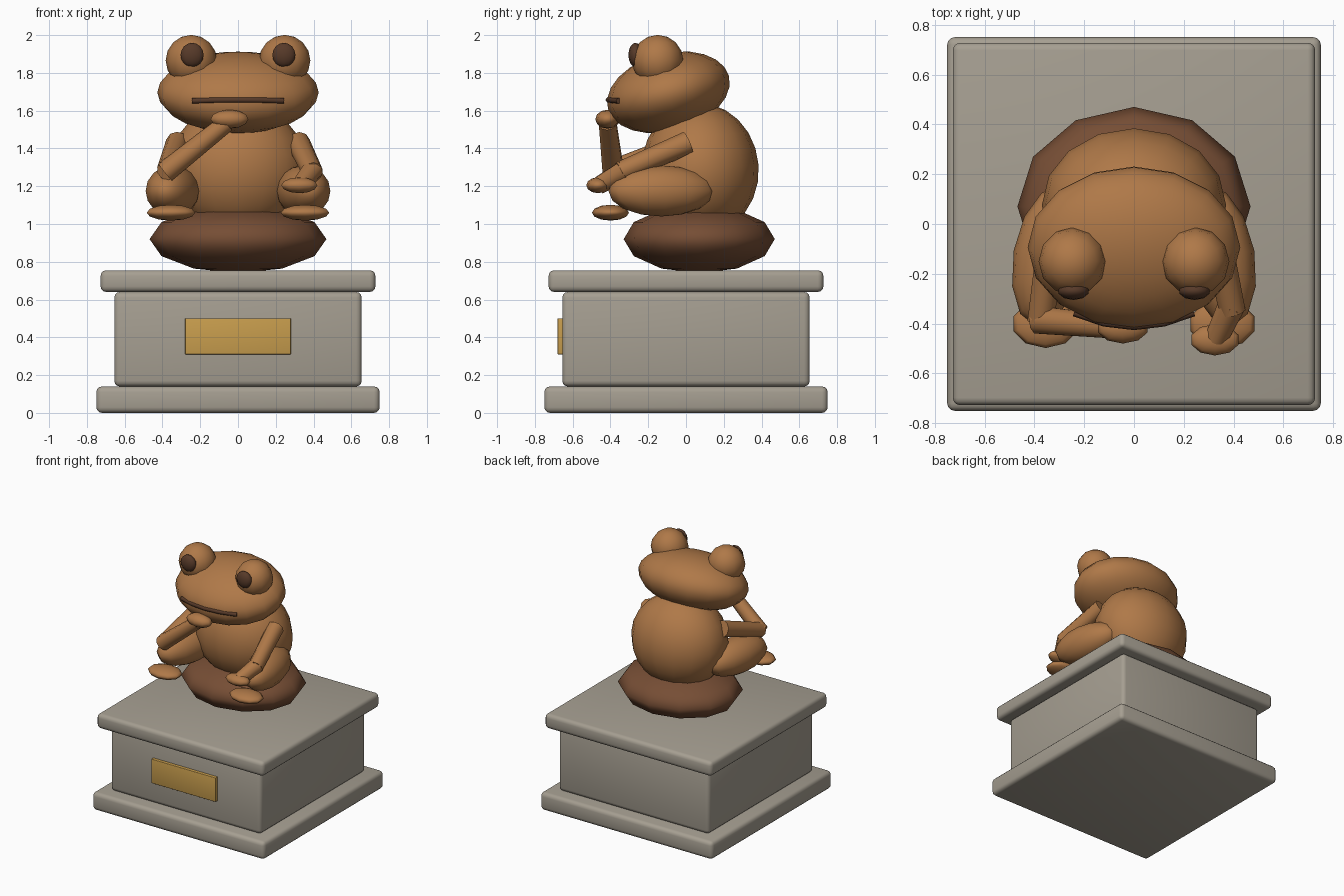
import bpy, math
from mathutils import Vector

if "Cube" in bpy.data.objects:
    bpy.data.objects.remove(bpy.data.objects["Cube"])


def material(name, rgb):
    m = bpy.data.materials.new(name)
    m.diffuse_color = (*rgb, 1)
    m.use_nodes = True
    m.node_tree.nodes["Principled BSDF"].inputs["Base Color"].default_value = m.diffuse_color
    return m


STONE = material("grey_stone", (0.38, 0.345, 0.285))
BRONZE = material("bronze", (0.43, 0.19, 0.065))
ROCK = material("brown_rock", (0.18, 0.075, 0.035))
DARK = material("dark_brown", (0.095, 0.042, 0.022))
GOLD = material("gold", (0.58, 0.34, 0.075))


def finish(ob, name, mat, angle=60):
    ob.name = name
    ob.data.materials.append(mat)
    bpy.ops.object.shade_smooth_by_angle(angle=math.radians(angle))
    return ob


def block(name, mat, center, size, bevel):
    bpy.ops.mesh.primitive_cube_add(size=1, location=center)
    ob = bpy.context.object
    ob.scale = size
    bpy.ops.object.transform_apply(location=False, rotation=False, scale=True)
    mod = ob.modifiers.new("rounded_edges", "BEVEL")
    mod.width, mod.segments = bevel, 3
    bpy.ops.object.modifier_apply(modifier=mod.name)
    return finish(ob, name, mat, 35)


def ball(name, mat, center, radii, rot=(0, 0, 0), seg=12, rings=8):
    bpy.ops.mesh.primitive_uv_sphere_add(
        segments=seg, ring_count=rings, radius=1, location=center,
        rotation=[math.radians(a) for a in rot])
    ob = bpy.context.object
    ob.scale = radii
    return finish(ob, name, mat, 80)


def limb(name, start, end, r1, r2):
    a, b = Vector(start), Vector(end)
    bpy.ops.mesh.primitive_cone_add(vertices=10, radius1=r1, radius2=r2,
                                    depth=(b - a).length, location=(a + b) / 2)
    ob = bpy.context.object
    ob.rotation_euler = (b - a).to_track_quat("Z", "Y").to_euler()
    return finish(ob, name, BRONZE, 50)


# Pedestal and plaque
block("pedestal_base", STONE, (0, 0, 0.07), (1.5, 1.5, 0.14), 0.03)
block("pedestal_block", STONE, (0, 0, 0.39), (1.31, 1.31, 0.5), 0.03)
block("pedestal_top", STONE, (0, 0, 0.6975), (1.455, 1.455, 0.115), 0.03)
block("plaque", GOLD, (0, -0.66, 0.405), (0.56, 0.04, 0.19), 0.003)

# Rock seat, body and head
ball("rock_seat", ROCK, (0, 0.07, 0.92), (0.468, 0.4, 0.18), seg=12, rings=6)
ball("body", BRONZE, (0, 0.075, 1.29), (0.37, 0.31, 0.35), (4, 0, 0), 16, 12)
ball("head", BRONZE, (0, -0.093, 1.697), (0.427, 0.332, 0.206), (15, 0, 0), 16, 12)

# Mouth: thin bar following the curve of the face
curve = bpy.data.curves.new("mouth", "CURVE")
curve.dimensions = "3D"
curve.bevel_depth, curve.bevel_resolution, curve.use_fill_caps = 0.016, 1, True
path = curve.splines.new("POLY")
path.points.add(4)
for p, (x, y, z) in zip(path.points, [(-0.24, -0.355, 1.652), (-0.12, -0.396, 1.656),
                                      (0, -0.41, 1.657), (0.12, -0.396, 1.656),
                                      (0.24, -0.355, 1.652)]):
    p.co = (x, y, z, 1)
curve.materials.append(DARK)
bpy.context.collection.objects.link(bpy.data.objects.new("mouth", curve))

# Paired eyes, thighs, feet and upper arms
for side, s in (("left", -1), ("right", 1)):
    ball(side + "_eye", BRONZE, (0.247 * s, -0.15, 1.865), (0.136,) * 3)
    ball(side + "_pupil", DARK, (0.243 * s, -0.268, 1.895), (0.064, 0.037, 0.064),
         seg=10, rings=8)
    ball(side + "_thigh", BRONZE, (0.345 * s, -0.13, 1.175), (0.14, 0.285, 0.135),
         (0, 0, 10 * s))
    ball(side + "_foot", BRONZE, (0.355 * s, -0.4, 1.06), (0.135, 0.098, 0.042),
         seg=10, rings=6)

# Raised arm with the hand under the chin
limb("left_upper_arm", (-0.32, 0.01, 1.43), (-0.375, -0.39, 1.285), 0.062, 0.055)
limb("left_forearm", (-0.385, -0.385, 1.275), (-0.06, -0.415, 1.535), 0.058, 0.048)
ball("left_hand", BRONZE, (-0.045, -0.415, 1.555), (0.105, 0.065, 0.05), seg=10, rings=6)

# Lowered arm resting on the knee
limb("right_upper_arm", (0.32, 0.01, 1.43), (0.395, -0.35, 1.275), 0.062, 0.055)
limb("right_forearm", (0.395, -0.32, 1.285), (0.33, -0.46, 1.205), 0.058, 0.048)
ball("right_hand", BRONZE, (0.325, -0.465, 1.205), (0.1, 0.063, 0.042), seg=10, rings=6)
